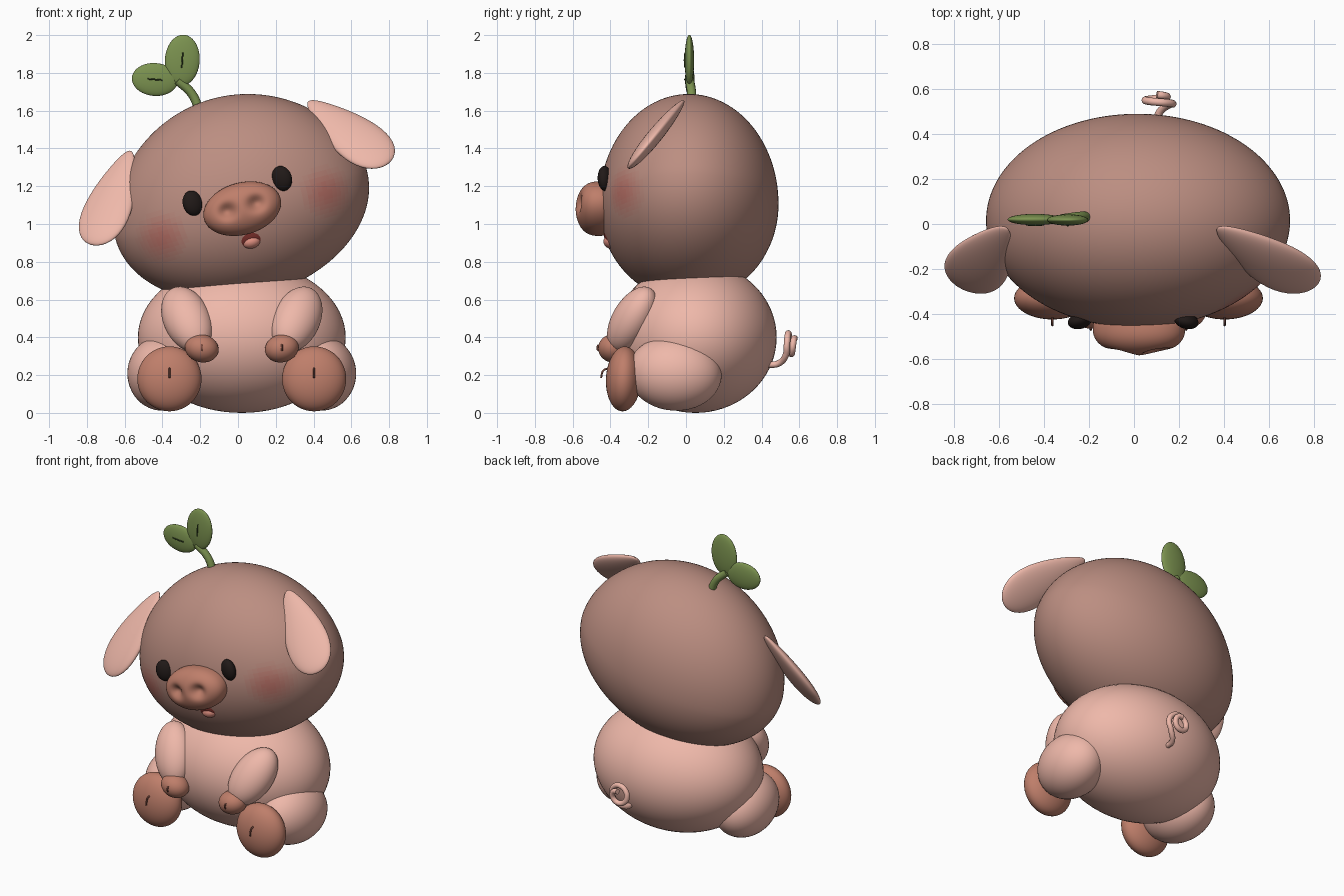
import bpy, bmesh, math
from mathutils import Matrix, Vector

cube = bpy.data.objects.get("Cube")
if cube:
    bpy.data.objects.remove(cube, do_unlink=True)


def material(name, rgb):
    m = bpy.data.materials.new(name)
    m.use_nodes = True
    m.diffuse_color = (*rgb, 1)
    shader = m.node_tree.nodes["Principled BSDF"]
    shader.inputs["Base Color"].default_value = (*rgb, 1)
    shader.inputs["Roughness"].default_value = 0.6
    return m


HEAD_RGB, BLUSH_RGB = Vector((0.50, 0.27, 0.22)), Vector((0.50, 0.17, 0.14))
pink = material("pink_skin", (0.86, 0.48, 0.40))
brown = material("brown_pads", (0.52, 0.21, 0.145))
dark_brown = material("dark_brown", (0.2, 0.07, 0.05))
black = material("eye_black", (0.015, 0.01, 0.009))
red = material("mouth_red", (0.2, 0.03, 0.025))
tongue_pink = material("tongue_pink", (0.75, 0.28, 0.22))
green = material("leaf_green", (0.2, 0.29, 0.08))
dark_green = material("vein_green", (0.03, 0.05, 0.015))

# Reference frames: the head is tilted, the body is slightly off centre
HEAD = Matrix.Translation((0, 0.015, 1.162)) @ Matrix.Rotation(math.radians(-15.5), 4, 'Y')
BODY = Matrix.Translation((0.02, 0, 0))
WORLD = Matrix.Identity(4)
SIDES = (("left", 1), ("right", -1))


def mirror(side):
    return Matrix.Diagonal((side, 1, 1, 1))


def place(loc, axis=None, facing=None):
    """Frame at loc, with z along axis and y towards facing."""
    if axis is None:
        return Matrix.Translation(loc)
    z = Vector(axis).normalized()
    x = Vector(facing).cross(z).normalized()
    rot = Matrix((x, z.cross(x), z)).transposed().to_4x4()
    return Matrix.Translation(loc) @ rot


def blob(name, mat, frame, size, shape=None, segments=48):
    """Smooth ellipsoid, optionally reshaped while still a unit sphere."""
    bm = bmesh.new()
    bmesh.ops.create_uvsphere(bm, u_segments=segments, v_segments=segments // 2, radius=1)
    if shape:
        for v in bm.verts:
            v.co = shape(v.co.copy())
    bm.transform(frame @ Matrix.Diagonal((*size, 1)))
    if frame.determinant() < 0:
        bmesh.ops.reverse_faces(bm, faces=bm.faces)
    for f in bm.faces:
        f.smooth = True
    mesh = bpy.data.meshes.new(name)
    bm.to_mesh(mesh)
    bm.free()
    mesh.materials.append(mat)
    obj = bpy.data.objects.new(name, mesh)
    bpy.context.collection.objects.link(obj)
    return obj


def tube(name, mat, frame, points, radius):
    curve = bpy.data.curves.new(name, 'CURVE')
    curve.dimensions = '3D'
    curve.bevel_depth = radius
    curve.bevel_resolution = 4
    curve.use_fill_caps = True
    spline = curve.splines.new('BEZIER')
    spline.bezier_points.add(len(points) - 1)
    for bp, p in zip(spline.bezier_points, points):
        bp.co = frame @ Vector(p)
        bp.handle_left_type = bp.handle_right_type = 'AUTO'
    curve.materials.append(mat)
    obj = bpy.data.objects.new(name, curve)
    bpy.context.collection.objects.link(obj)
    return obj


# Head: fuller below, narrower crown
def head_shape(p):
    if p.z > 0:
        p.x *= 1 - 0.07 * p.z
        p.z *= 1.17
    return p


head = blob("head", material("head_skin", HEAD_RGB), HEAD @ place((0, 0, -0.06)),
            (0.69, 0.475, 0.495), head_shape, 128)

# Blushing cheeks, fading out in steps
STEPS = 8
for i in range(1, STEPS + 1):
    head.data.materials.append(material(f"blush_{i}", HEAD_RGB.lerp(BLUSH_RGB, i / STEPS)))
to_local = HEAD.inverted()
for poly in head.data.polygons:
    c = to_local @ poly.center
    if c.y < 0:
        d = math.hypot(abs(c.x) - 0.45, c.z + 0.12) / 0.15
        poly.material_index = round(STEPS * max(0, 1 - d * d) ** 1.5)


# Snout with two pressed-in nostrils
def snout_shape(p):
    if p.y < 0:
        d = math.hypot((abs(p.x) - 0.38) / 0.2, (p.z - 0.06) / 0.28)
        p.y = -abs(p.y) ** 0.8 + 0.36 * math.exp(-d * d)
    return p


blob("snout", brown, HEAD @ place((0, -0.475, -0.084)), (0.21, 0.125, 0.138), snout_shape, 96)
blob("mouth", red, HEAD @ place((0, -0.405, -0.215)), (0.088, 0.045, 0.085))
blob("tongue", tongue_pink, HEAD @ place((0, -0.412, -0.265)), (0.05, 0.04, 0.036))


# Ear: teardrop that widens towards its tip
def ear_shape(p):
    p.x *= 0.78 + 0.34 * p.z
    p.y *= 0.85 + 0.15 * p.z
    return p


for label, side in SIDES:
    M = HEAD @ mirror(side)
    blob(f"{label}_eye", black, M @ place((0.245, -0.445, 0.014), (0, 0, 1), (0.3, 1, 0)),
         (0.054, 0.036, 0.067))
    blob(f"{label}_ear", pink,
         M @ place((0.65, -0.165, 0.155), (0.32, -0.27, -0.43), (0.17, -0.78, 0.61)),
         (0.165, 0.046, 0.30), ear_shape)

# Sprout on the crown
tube("sprout_stem", green, WORLD,
     [(-0.20, 0.03, 1.59), (-0.245, 0.03, 1.69), (-0.32, 0.02, 1.76)], 0.024)
for label, loc, axis, size in (
        ("upper", (-0.295, 0.018, 1.867), (0.06, 0, 1), (0.092, 0.025, 0.135)),
        ("side", (-0.44, 0.02, 1.765), (-1, 0, 0.08), (0.087, 0.025, 0.122))):
    frame = place(loc, axis, (0, 1, 0))
    blob(f"{label}_leaf", green, frame, size)
    tube(f"{label}_leaf_vein", dark_green, frame,
         [(0, -0.023, -0.04), (0, -0.026, 0), (0, -0.023, 0.04)], 0.004)

# Body and limbs
blob("body", pink, BODY @ place((0, 0.05, 0.4)), (0.55, 0.43, 0.4), segments=72)
for label, side in SIDES:
    M = BODY @ mirror(side)
    blob(f"{label}_arm", pink,
         M @ place((0.29, -0.285, 0.495), (0.13, 0.17, 0.28), (0, 1, 0)), (0.125, 0.105, 0.20))
    blob(f"{label}_hand", brown,
         M @ place((0.212, -0.385, 0.342), (-0.1, 0, 0.4), (0, 1, 0)), (0.09, 0.08, 0.074))
    blob(f"{label}_leg", pink,
         M @ place((0.42, -0.06, 0.21), (0, 0.08, 1), (0.1, 1, 0)), (0.185, 0.25, 0.198))
    blob(f"{label}_foot", brown,
         M @ place((0.383, -0.33, 0.18), (0, 0.05, 1), (0, 1, 0)), (0.17, 0.094, 0.172))
    tube(f"{label}_foot_stitch", dark_brown, M,
         [(0.383, -0.415, 0.235), (0.383, -0.437, 0.225), (0.383, -0.45, 0.185)], 0.005)
    tube(f"{label}_hand_stitch", dark_brown, M,
         [(0.212, -0.462, 0.362), (0.212, -0.47, 0.345), (0.212, -0.464, 0.328)], 0.005)

# Curly tail
tail = [(0.10, 0.42, 0.255), (0.11, 0.49, 0.262)]
for i in range(12):
    t = i / 11
    a = math.radians(-45 + 500 * t)
    r = 0.07 - 0.035 * t
    tail.append((0.105 + r * math.cos(a), 0.53 + 0.045 * t, 0.36 + r * math.sin(a)))
tube("tail", pink, WORLD, tail, 0.017)
